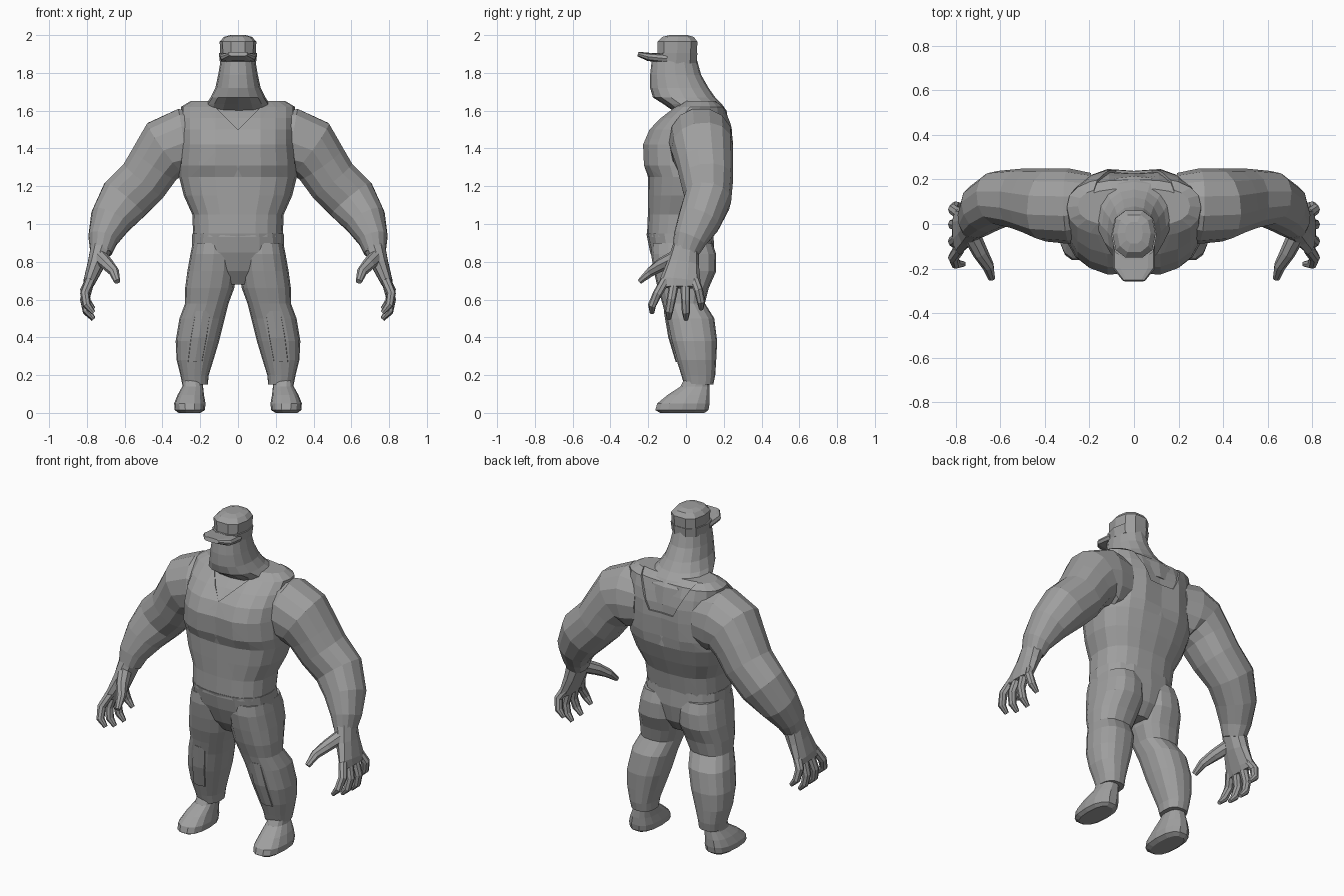
import bpy, bmesh, math
from mathutils import Vector

cube = bpy.data.objects.get("Cube")
if cube:
    bpy.data.objects.remove(cube)

GREY = 0.35
clay = bpy.data.materials.new("clay_grey")
clay.use_nodes = True
clay.diffuse_color = (GREY, GREY, GREY, 1)
clay.node_tree.nodes["Principled BSDF"].inputs["Base Color"].default_value = (GREY, GREY, GREY, 1)


def circle(count, power):
    """Unit superellipse; a power below one makes it boxier."""
    for i in range(count):
        a = math.tau * i / count
        c, s = math.cos(a), math.sin(a)
        yield (math.copysign(abs(c) ** power, c), math.copysign(abs(s) ** power, s))


def skin(name, loops, side=1, shape=None):
    """Bridge a stack of point loops, cap both ends and make an object."""
    bm = bmesh.new()
    rows = [[bm.verts.new((p.x * side, p.y, p.z)) for p in loop] for loop in loops]
    for low, high in zip(rows, rows[1:]):
        for i in range(len(low)):
            j = (i + 1) % len(low)
            bm.faces.new((low[i], low[j], high[j], high[i]))
    bm.faces.new(rows[0])
    bm.faces.new(rows[-1])
    bmesh.ops.recalc_face_normals(bm, faces=bm.faces)
    if shape:
        shape(bm)
    mesh = bpy.data.meshes.new(name)
    bm.to_mesh(mesh)
    bm.free()
    mesh.materials.append(clay)
    obj = bpy.data.objects.new(name, mesh)
    bpy.context.collection.objects.link(obj)
    return obj


def stack(name, rings, side=1, count=16, power=0.8, grow=0, shape=None):
    """Level rings, each given as z, x min, x max, y min, y max."""
    loops = []
    for z, x0, x1, y0, y1 in rings:
        mid = Vector(((x0 + x1) / 2, (y0 + y1) / 2, z))
        rx, ry = (x1 - x0) / 2 + grow, (y1 - y0) / 2 + grow
        loops.append([mid + Vector((rx * c, ry * s, 0)) for c, s in circle(count, power)])
    return skin(name, loops, side, shape)


def centred(rings):
    return [(z, -w, w, y0, y1) for z, w, y0, y1 in rings]


def tube(name, path, side=1, count=12, across=(0, 1, 0), power=0.9):
    """Rings square to a path of x, y, z, radius across, radius in plane."""
    pts = [Vector(p[:3]) for p in path]
    loops = []
    for i, p in enumerate(path):
        along = (pts[min(i + 1, len(pts) - 1)] - pts[max(i - 1, 0)]).normalized()
        u = Vector(across)
        u = (u - along * u.dot(along)).normalized()
        v = along.cross(u)
        loops.append([pts[i] + u * p[3] * c + v * p[4] * s for c, s in circle(count, power)])
    return skin(name, loops, side)


def centre_crease(bm):
    """Groove down the breastbone and spine."""
    for v in bm.verts:
        if abs(v.co.x) < 0.01 and 1.25 < v.co.z < 1.6:
            v.co.y *= 0.93


def neckline(bm):
    """Cut the front V and the deeper rear scoop out of the vest."""
    centre_crease(bm)

    def cut(point, normal):
        bmesh.ops.bisect_plane(bm, geom=bm.verts[:] + bm.edges[:] + bm.faces[:],
                               plane_co=point, plane_no=normal)
    cut((0, 0, 1.45), (0, 0, 1))
    cut((0, 0.02, 0), (0, 1, 0))
    for s in (-1, 1):
        cut((0, 0, 1.5), (-s, 0, 1))
        cut((s * 0.08, 0, 1.45), (-2 * s, 0, 1))
    gone = []
    for f in bm.faces:
        c = f.calc_center_median()
        x = abs(c.x)
        edge = 1.5 + x if c.y < 0.02 else 1.45 + max(0, 2 * (x - 0.08))
        if c.z > edge:
            gone.append(f)
    bmesh.ops.delete(bm, geom=gone, context='FACES')


# Torso and the vest shell over it
TORSO = centred([
    (0.93, 0.225, -0.195, 0.13), (1.05, 0.23, -0.19, 0.15),
    (1.15, 0.275, -0.19, 0.19), (1.25, 0.3, -0.19, 0.225),
    (1.31, 0.3, -0.22, 0.24), (1.42, 0.29, -0.225, 0.245),
    (1.5, 0.29, -0.19, 0.24), (1.56, 0.29, -0.13, 0.225),
    (1.62, 0.29, -0.05, 0.2), (1.65, 0.24, 0, 0.16)])
stack("torso", TORSO, count=20, shape=centre_crease)
vest = stack("vest", TORSO, count=20, grow=0.012, shape=neckline)
hem = vest.modifiers.new("cloth", 'SOLIDIFY')
hem.thickness = 0.012

# Neck and head in one taper
stack("neck_and_head", centred([
    (1.5, 0.2, -0.06, 0.23), (1.6, 0.19, -0.07, 0.215), (1.635, 0.17, -0.12, 0.19),
    (1.67, 0.145, -0.175, 0.155), (1.72, 0.12, -0.19, 0.12),
    (1.79, 0.105, -0.19, 0.08), (1.88, 0.09, -0.18, 0.055)]), power=0.9)

# Cap with band, crown and peak
stack("cap_band", centred([
    (1.85, 0.095, -0.165, 0.06), (1.905, 0.102, -0.165, 0.065)]), count=10)
stack("cap_crown", centred([
    (1.88, 0.094, -0.155, 0.06), (1.965, 0.097, -0.155, 0.065),
    (1.99, 0.075, -0.13, 0.045), (2.0, 0.04, -0.09, 0.01)]), count=10)
tube("cap_peak", [
    (0, -0.1, 1.875, 0.095, 0.025), (0, -0.2, 1.885, 0.095, 0.022),
    (0, -0.255, 1.9, 0.05, 0.012)], across=(1, 0, 0), power=0.6)

# Trouser seat and waistband
stack("trouser_seat", centred([
    (0.68, 0.07, -0.1, 0.08), (0.75, 0.2, -0.15, 0.13), (0.85, 0.245, -0.19, 0.15),
    (0.95, 0.242, -0.21, 0.145)]))

LEG = [
    (0.9, 0.01, 0.24, -0.18, 0.14), (0.84, 0.005, 0.252, -0.185, 0.16),
    (0.75, 0.005, 0.268, -0.17, 0.16), (0.66, 0.02, 0.28, -0.15, 0.12),
    (0.58, 0.05, 0.28, -0.125, 0.1), (0.5, 0.07, 0.31, -0.105, 0.15),
    (0.38, 0.1, 0.33, -0.08, 0.165), (0.28, 0.13, 0.325, -0.05, 0.16),
    (0.2, 0.155, 0.305, -0.025, 0.155), (0.15, 0.16, 0.295, -0.01, 0.145)]
KNEE = [
    (0.54, 0.14, 0.23, -0.118, 0), (0.4, 0.16, 0.255, -0.094, 0),
    (0.27, 0.185, 0.27, -0.055, 0.02)]
SHOE = [
    (0.2, 0.19, 0.29, 0, 0.125), (0.14, 0.185, 0.295, -0.03, 0.125),
    (0.095, 0.18, 0.32, -0.1, 0.128), (0.05, 0.172, 0.338, -0.155, 0.128),
    (0.015, 0.175, 0.335, -0.165, 0.122), (0, 0.2, 0.315, -0.14, 0.1)]
ARM = [
    (0.18, 0.09, 1.43, 0.14, 0.16), (0.29, 0.08, 1.43, 0.17, 0.185),
    (0.38, 0.085, 1.4, 0.165, 0.17), (0.44, 0.1, 1.32, 0.15, 0.145),
    (0.5, 0.11, 1.23, 0.14, 0.14), (0.6, 0.115, 1.13, 0.125, 0.14),
    (0.675, 0.07, 1.02, 0.115, 0.112), (0.715, 0.02, 0.92, 0.09, 0.08),
    (0.725, -0.005, 0.85, 0.07, 0.058)]
PALM = [
    (0.722, 0, 0.88, 0.07, 0.06), (0.75, -0.015, 0.79, 0.085, 0.048),
    (0.785, -0.03, 0.7, 0.108, 0.034), (0.795, -0.03, 0.665, 0.1, 0.025)]
THUMB = [
    (0.735, -0.04, 0.83, 0.04, 0.04), (0.69, -0.13, 0.785, 0.034, 0.034),
    (0.655, -0.19, 0.745, 0.025, 0.027), (0.64, -0.245, 0.695, 0.014, 0.017)]
# Fingers as root y, tip y, tip z
FINGERS = {"index": (-0.11, -0.18, 0.53), "middle": (-0.06, -0.09, 0.5),
           "ring": (-0.005, 0, 0.495), "little": (0.045, 0.08, 0.55)}

for side, label in ((1, "left_"), (-1, "right_")):
    stack(label + "trouser_leg", LEG, side)
    stack(label + "knee_patch", KNEE, side, count=8, power=0.5)
    stack(label + "shoe", SHOE, side, count=14)
    tube(label + "arm", ARM, side, count=14)
    tube(label + "palm", PALM, side, count=10)
    tube(label + "thumb", THUMB, side, count=8)
    for finger, (root, tip, low) in FINGERS.items():
        bend = root + (tip - root) * 0.6
        tube(label + finger + "_finger", [
            (0.785, root, 0.7, 0.026, 0.026), (0.812, bend, low + 0.1, 0.024, 0.024),
            (0.8, tip, low + 0.04, 0.022, 0.022), (0.765, tip, low, 0.012, 0.012)],
            side, count=8)
